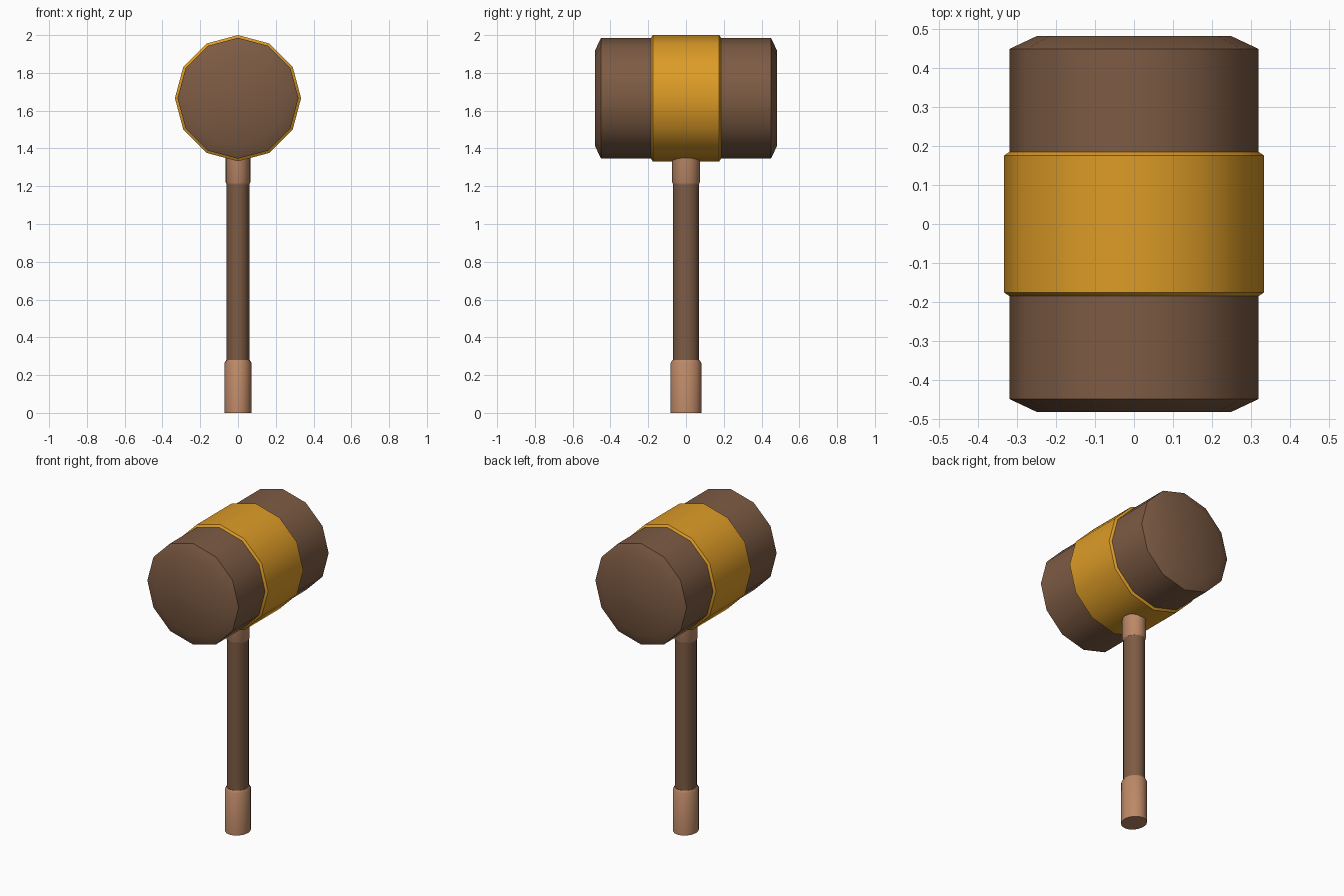
import bpy, bmesh, math

if "Cube" in bpy.data.objects:
    bpy.data.objects.remove(bpy.data.objects["Cube"])


def material(name, rgb):
    m = bpy.data.materials.new(name)
    m.diffuse_color = (*rgb, 1)
    m.use_nodes = True
    m.node_tree.nodes["Principled BSDF"].inputs["Base Color"].default_value = m.diffuse_color
    return m


brown = material("dark wood", (0.205, 0.105, 0.057))
gold = material("gold", (0.72, 0.33, 0.02))
tan = material("tan leather", (0.51, 0.25, 0.135))


def lathe(name, profile, sides, mat, sx=1.0, sy=1.0, along_y=False, z=0.0):
    """Capped solid from (radius, height) rings."""
    bm = bmesh.new()
    rings = []
    for r, h in profile:
        ring = []
        for i in range(sides):
            a = 2 * math.pi * i / sides
            u, v = r * math.cos(a) * sx, r * math.sin(a) * sy
            ring.append(bm.verts.new((u, h, v + z) if along_y else (u, v, h + z)))
        rings.append(ring)
    for a, b in zip(rings, rings[1:]):
        for i in range(sides):
            j = (i + 1) % sides
            bm.faces.new((a[i], a[j], b[j], b[i]))
    bm.faces.new(rings[0])
    bm.faces.new(rings[-1])
    bmesh.ops.recalc_face_normals(bm, faces=bm.faces)
    me = bpy.data.meshes.new(name)
    bm.to_mesh(me)
    bm.free()
    me.materials.append(mat)
    ob = bpy.data.objects.new(name, me)
    bpy.context.collection.objects.link(ob)
    bpy.ops.object.select_all(action='DESELECT')
    ob.select_set(True)
    bpy.context.view_layer.objects.active = ob
    bpy.ops.object.shade_smooth_by_angle(angle=math.radians(35))
    return ob


CZ = 1.666
# Twelve-sided head with chamfered striking ends
lathe("mallet_head", [(0.25, -0.483), (0.32, -0.45), (0.32, 0.45), (0.25, 0.483)],
      12, brown, along_y=True, z=CZ)
# Metal band around the middle
lathe("head_band", [(0.318, -0.187), (0.334, -0.176), (0.334, 0.176), (0.318, 0.187)],
      12, gold, along_y=True, z=CZ)
# Oval handle, with grip at the bottom and collar under the head
lathe("handle", [(1, 0.02), (1, 1.45)], 16, brown, 0.06, 0.068)
lathe("grip", [(1, 0), (1, 0.265), (0.88, 0.28)], 16, tan, 0.071, 0.081)
lathe("collar", [(0.93, 1.21), (1, 1.22), (1, 1.42)], 16, tan, 0.065, 0.073)
